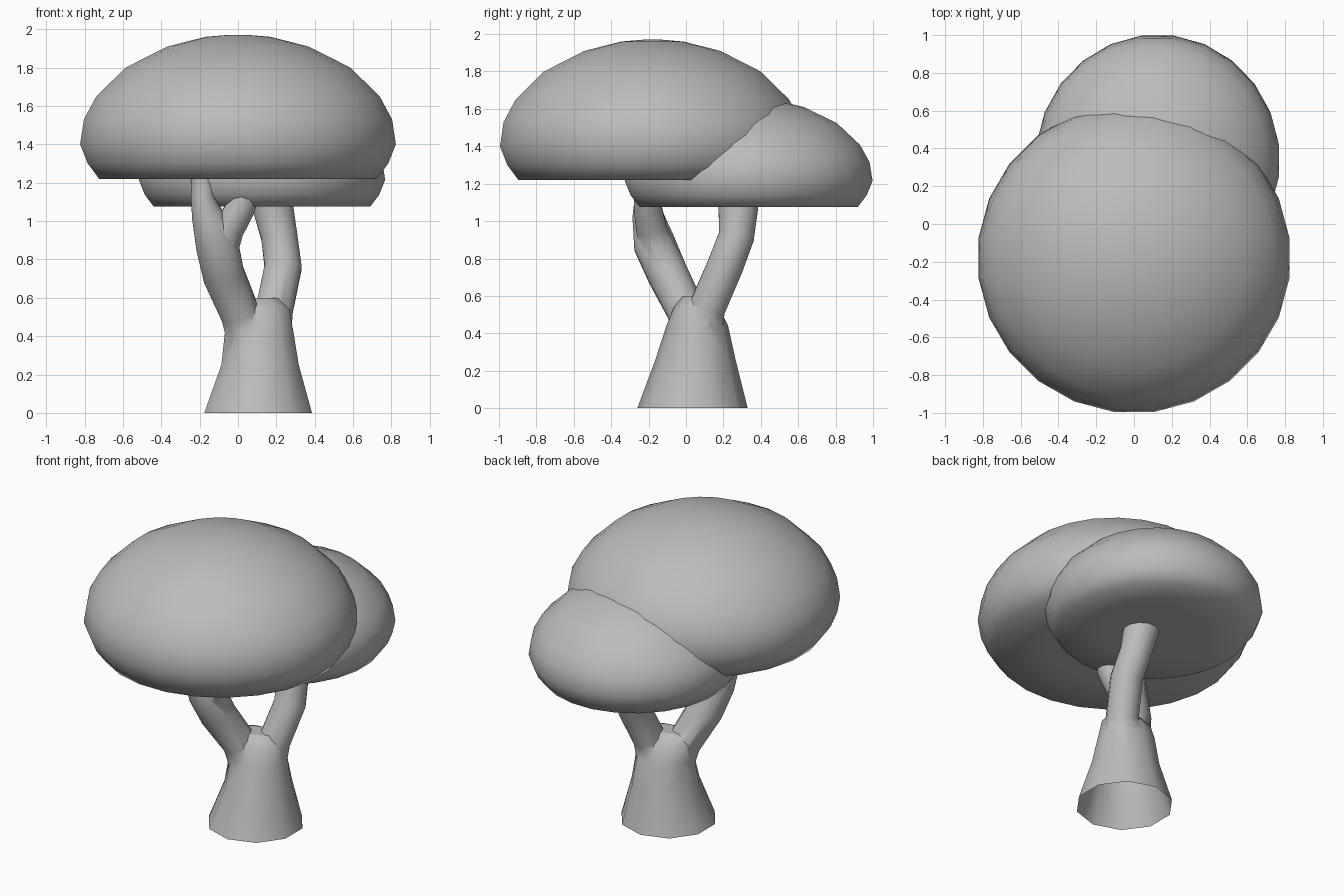
import bpy
import bmesh
from math import cos, sin, tau
from mathutils import Vector

cube = bpy.data.objects.get("Cube")
if cube:
    bpy.data.objects.remove(cube, do_unlink=True)

grey = bpy.data.materials.new("plain grey")
grey.use_nodes = True
grey.diffuse_color = (0.5, 0.5, 0.5, 1)
grey.node_tree.nodes["Principled BSDF"].inputs["Base Color"].default_value = grey.diffuse_color


def loft(name, rings, sides):
    """Skin closed elliptical rings given as (centre, radius x, radius y, axis)."""
    bm = bmesh.new()
    loops = []
    for centre, rx, ry, axis in rings:
        turn = Vector((0, 0, 1)).rotation_difference(axis)
        angles = [tau * (i + 0.5) / sides for i in range(sides)]
        loops.append([bm.verts.new(centre + turn @ Vector((rx * cos(a), ry * sin(a), 0)))
                      for a in angles])
    for low, high in zip(loops, loops[1:]):
        for i in range(sides):
            j = (i + 1) % sides
            bm.faces.new((low[i], low[j], high[j], high[i]))
    bm.faces.new(reversed(loops[0]))
    bm.faces.new(loops[-1])
    mesh = bpy.data.meshes.new(name)
    bm.to_mesh(mesh)
    bm.free()
    mesh.materials.append(grey)
    obj = bpy.data.objects.new(name, mesh)
    bpy.context.collection.objects.link(obj)
    return obj


def branch(name, path):
    """Tube along (x, y, z, radius) points, with rings square to the path."""
    points = [Vector(p[:3]) for p in path]
    rings = []
    for i, p in enumerate(path):
        ahead = points[min(i + 1, len(path) - 1)]
        behind = points[max(i - 1, 0)]
        rings.append((points[i], p[3], p[3], (ahead - behind).normalized()))
    return loft(name, rings, 12)


def smooth(obj, angle):
    bpy.ops.object.select_all(action="DESELECT")
    obj.select_set(True)
    bpy.context.view_layer.objects.active = obj
    bpy.ops.object.shade_smooth_by_angle(angle=angle)


# Foliage: one flat-bottomed dome profile, used at two sizes
DOME = [(0.40, 0), (0.73, 0), (0.79, 0.08), (0.83, 0.18), (0.81, 0.31), (0.745, 0.43),
        (0.59, 0.58), (0.37, 0.69), (0.17, 0.74), (0.05, 0.75)]
UP = Vector((0, 0, 1))


def canopy(name, x, y, z, sx, sy, sz):
    rings = [(Vector((x, y, z + h * sz)), r * sx, r * sy, UP) for r, h in DOME]
    smooth(loft(name, rings, 24), 1.3)


canopy("large_canopy", 0, -0.18, 1.22, 1, 0.99, 1)
canopy("small_canopy", 0.125, 0.335, 1.075, 0.78, 0.805, 0.775)

# Trunk: flared base narrowing to the fork
trunk = loft("trunk", [
    (Vector((0.105, 0.035, 0)), 0.295, 0.295, UP),
    (Vector((0.115, 0.05, 0.25)), 0.212, 0.217, UP),
    (Vector((0.11, 0.06, 0.44)), 0.185, 0.165, UP),
    (Vector((0.10, 0.055, 0.54)), 0.175, 0.12, UP),
    (Vector((0.10, 0.055, 0.60)), 0.11, 0.07, UP),
], 10)

# Branches reaching into the foliage
limbs = [
    branch("back_branch", [(0.16, 0.075, 0.38, 0.12), (0.19, 0.115, 0.54, 0.1),
                           (0.235, 0.21, 0.76, 0.1), (0.215, 0.27, 0.92, 0.098),
                           (0.18, 0.28, 1.08, 0.11), (0.17, 0.28, 1.2, 0.11)]),
    branch("front_branch", [(0.06, 0.03, 0.38, 0.12), (0.01, 0, 0.52, 0.105),
                            (-0.075, -0.10, 0.72, 0.112), (-0.11, -0.17, 0.88, 0.115),
                            (-0.16, -0.205, 1.03, 0.085), (-0.185, -0.215, 1.12, 0.062),
                            (-0.19, -0.215, 1.3, 0.055)]),
    branch("front_fork", [(-0.09, -0.15, 0.84, 0.09), (-0.05, -0.185, 0.96, 0.085),
                          (0.015, -0.205, 1.07, 0.077), (0.06, -0.21, 1.18, 0.07)]),
]

# Fuse the wood into one skin
for limb in limbs:
    union = trunk.modifiers.new("fuse", "BOOLEAN")
    union.operation = "UNION"
    union.solver = "EXACT"
    union.object = limb
    bpy.context.view_layer.objects.active = trunk
    bpy.ops.object.modifier_apply(modifier=union.name)
for limb in limbs:
    bpy.data.objects.remove(limb, do_unlink=True)

# Open underside
bm = bmesh.new()
bm.from_mesh(trunk.data)
base = [f for f in bm.faces if all(v.co.z < 0.001 for v in f.verts)]
bmesh.ops.delete(bm, geom=base, context="FACES")
bm.to_mesh(trunk.data)
bm.free()
smooth(trunk, 0.9)
